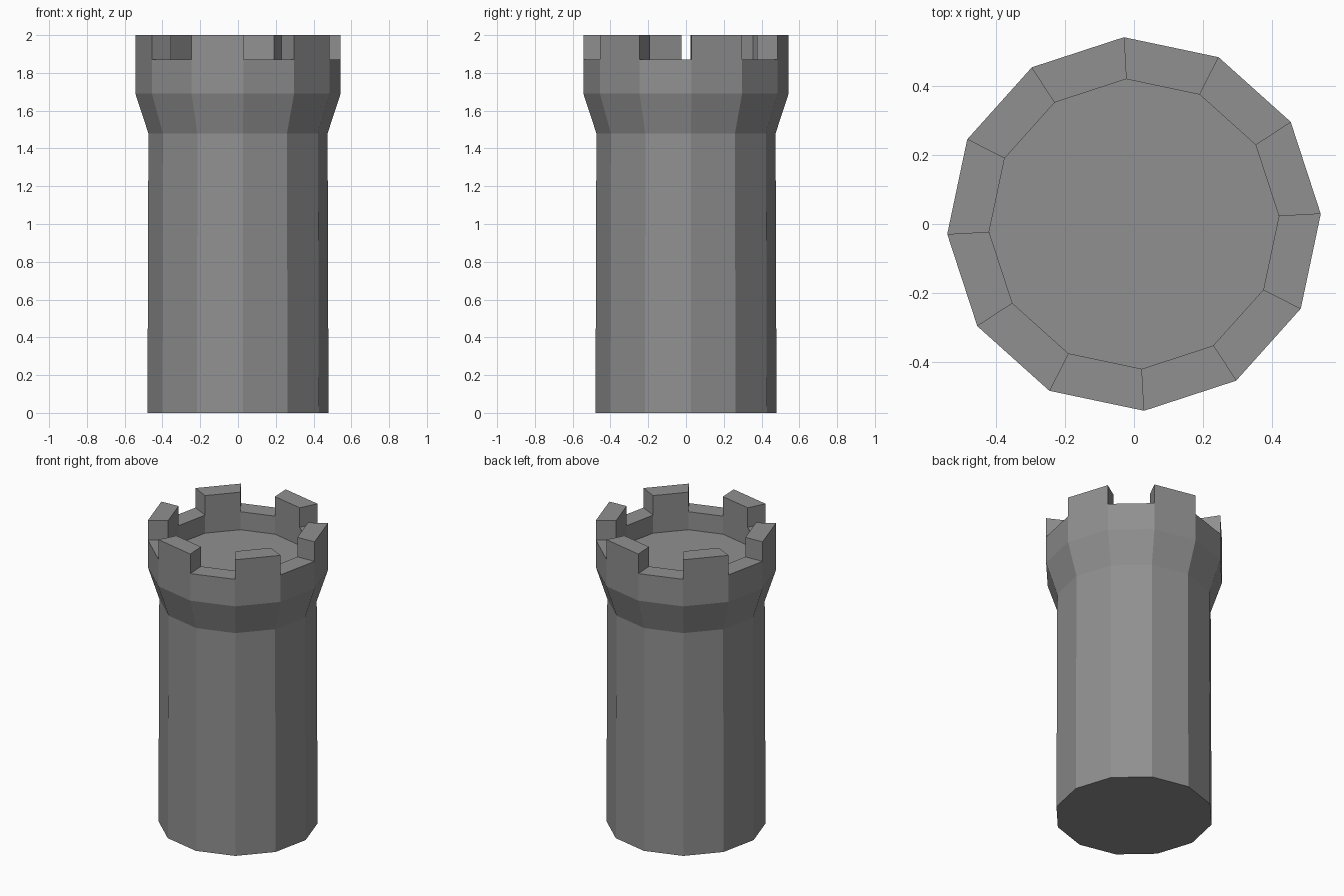
import bpy, bmesh, math

if "Cube" in bpy.data.objects:
    bpy.data.objects.remove(bpy.data.objects["Cube"])

SIDES = 12
OFFSET = math.radians(3.1)

bm = bmesh.new()


def ring(radius, z):
    return [bm.verts.new((radius * math.cos(OFFSET + i * math.tau / SIDES),
                          radius * math.sin(OFFSET + i * math.tau / SIDES), z))
            for i in range(SIDES)]


def bridge(a, b):
    return [bm.faces.new((a[i], a[(i + 1) % SIDES], b[(i + 1) % SIDES], b[i]))
            for i in range(SIDES)]


# Tower profile: shaft, flared collar, parapet, ledge, sunken floor
profile = [(0.48, 0), (0.475, 1.48), (0.544, 1.69), (0.544, 1.87),
           (0.422, 1.87), (0.422, 1.75)]
rings = [ring(r, z) for r, z in profile]
bands = [bridge(a, b) for a, b in zip(rings, rings[1:])]
bm.faces.new(rings[0][::-1])
bm.faces.new(rings[-1])

# Battlements: raise every other ledge segment
for cap in bmesh.ops.extrude_discrete_faces(bm, faces=bands[3][::2])["faces"]:
    for v in cap.verts:
        v.co.z = 2.0

bmesh.ops.recalc_face_normals(bm, faces=bm.faces[:])
mesh = bpy.data.meshes.new("castle_tower")
bm.to_mesh(mesh)
bm.free()

# Dark stone
stone = bpy.data.materials.new("dark_stone")
stone.diffuse_color = (0.28, 0.28, 0.28, 1)
stone.use_nodes = True
stone.node_tree.nodes["Principled BSDF"].inputs["Base Color"].default_value = stone.diffuse_color
mesh.materials.append(stone)

tower = bpy.data.objects.new("castle_tower", mesh)
bpy.context.collection.objects.link(tower)
